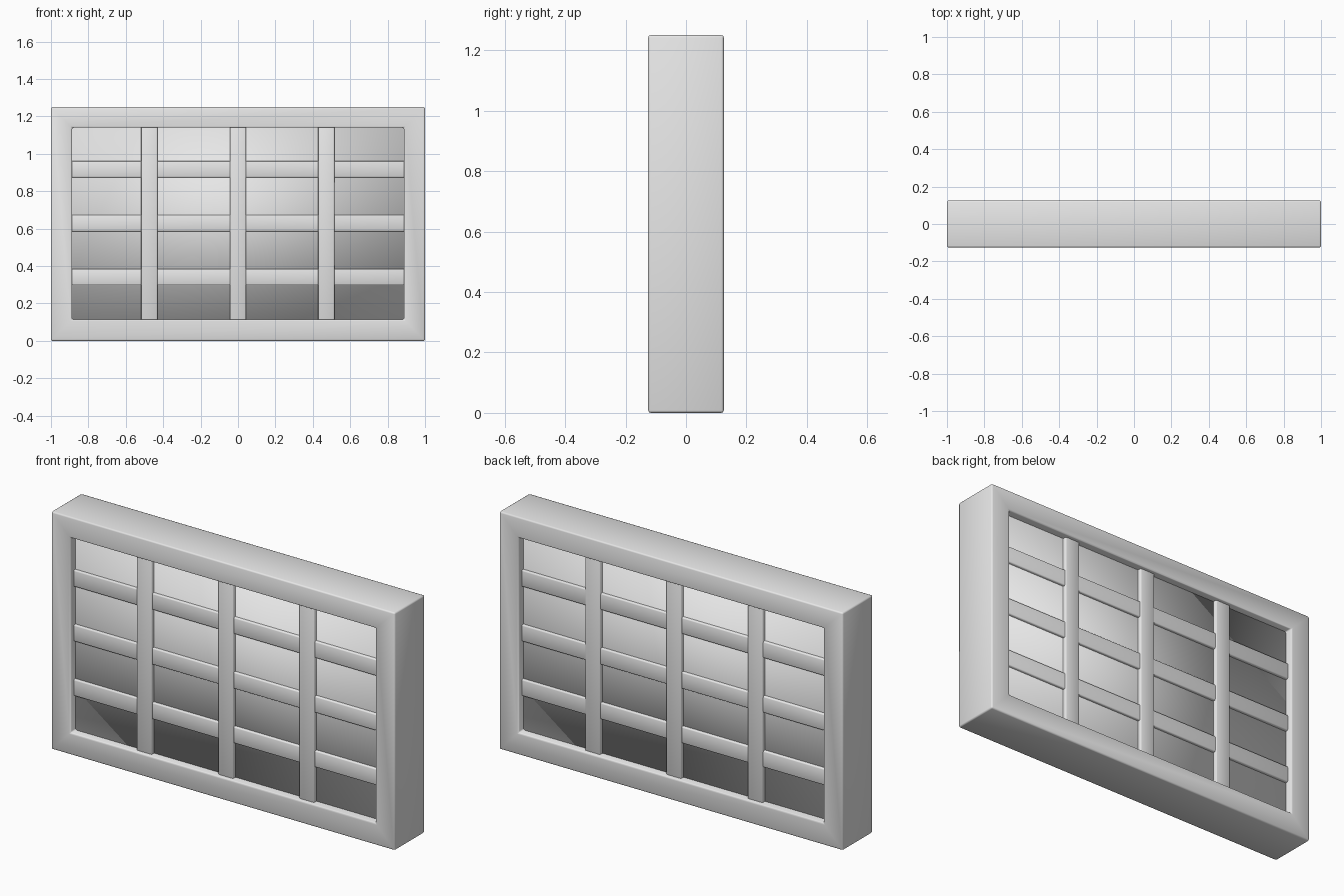
import bpy
import bmesh

cube = bpy.data.objects.get("Cube")
if cube:
    bpy.data.objects.remove(cube, do_unlink=True)

GREY = (0.8, 0.8, 0.8, 1.0)
paint = bpy.data.materials.new("plain_grey")
paint.use_nodes = True
paint.diffuse_color = GREY
paint.node_tree.nodes["Principled BSDF"].inputs["Base Color"].default_value = GREY


def finish(name, bm, bevel):
    """Turn a bmesh into a softly bevelled, smooth object."""
    bmesh.ops.recalc_face_normals(bm, faces=bm.faces)
    for face in bm.faces:
        face.smooth = True
    mesh = bpy.data.meshes.new(name)
    bm.to_mesh(mesh)
    bm.free()
    mesh.materials.append(paint)
    obj = bpy.data.objects.new(name, mesh)
    bpy.context.collection.objects.link(obj)
    if bevel:
        mod = obj.modifiers.new("soft_edges", "BEVEL")
        mod.width = bevel
        mod.segments = 2
    return obj


def box(name, x0, x1, z0, z1, half_depth, bevel):
    bm = bmesh.new()
    bmesh.ops.create_cube(bm, size=1)
    for v in bm.verts:
        v.co = (x1 if v.co.x > 0 else x0,
                half_depth if v.co.y > 0 else -half_depth,
                z1 if v.co.z > 0 else z0)
    return finish(name, bm, bevel)


def ring(name, outer, inner, half_depth, bevel):
    """Rectangular frame with mitred corners; rectangles are x0, x1, z0, z1."""
    bm = bmesh.new()

    def loop(rect, y):
        x0, x1, z0, z1 = rect
        return [bm.verts.new((x, y, z))
                for x, z in ((x0, z0), (x1, z0), (x1, z1), (x0, z1))]

    loops = [loop(outer, -half_depth), loop(inner, -half_depth),
             loop(inner, half_depth), loop(outer, half_depth)]
    for i, a in enumerate(loops):
        b = loops[(i + 1) % 4]
        for j in range(4):
            k = (j + 1) % 4
            bm.faces.new((a[j], a[k], b[k], b[j]))
    return finish(name, bm, bevel)


# Outer frame
left, right, bottom, top = -0.887, 0.887, 0.115, 1.14
ring("window_frame", (-1, 1, 0, 1.25), (left, right, bottom, top), 0.125, 0.008)

# Solid pane, tucked into the frame
tuck = 0.02
box("pane", left - tuck, right + tuck, bottom - tuck, top + tuck, 0.083, 0)

# Glazing bars, standing proud on both sides
half = 0.0435
for i, x in enumerate((-0.474, 0, 0.472)):
    box(f"upright_bar_{i + 1}", x - half, x + half,
        bottom - tuck, top + tuck, 0.103, 0.006)
for i, z in enumerate((0.342, 0.629, 0.917)):
    box(f"cross_bar_{i + 1}", left - tuck, right + tuck,
        z - half, z + half, 0.097, 0.006)
